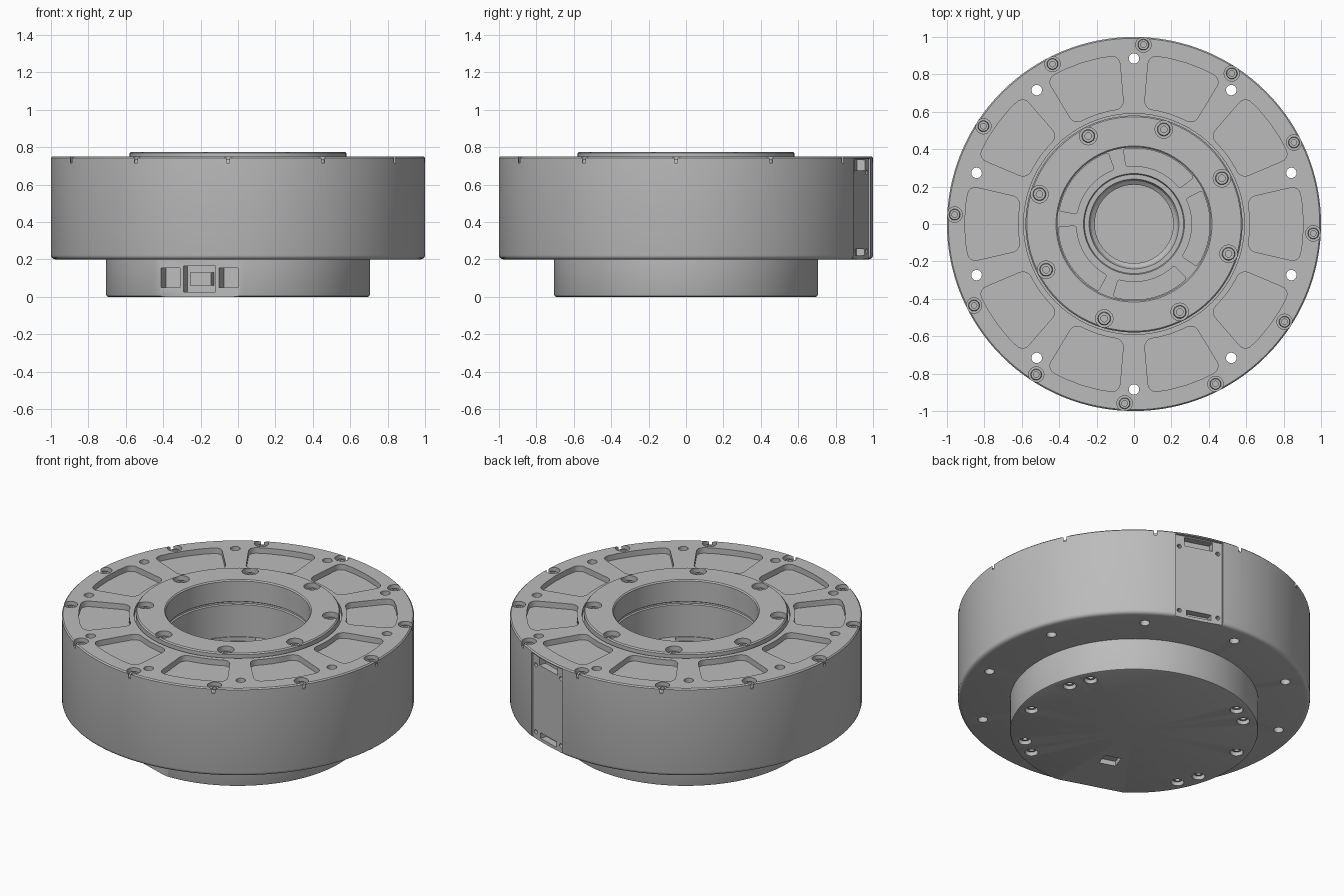
import bpy, bmesh
from math import radians, cos, sin, pi
from mathutils import Matrix, Vector

cube = bpy.data.objects.get("Cube")
if cube:
    bpy.data.objects.remove(cube, do_unlink=True)

metal = bpy.data.materials.new("machined grey")
metal.use_nodes = True
metal.diffuse_color = (0.5, 0.5, 0.5, 1)
metal.node_tree.nodes["Principled BSDF"].inputs["Base Color"].default_value = (0.5, 0.5, 0.5, 1)


def make_object(name, bm):
    bmesh.ops.recalc_face_normals(bm, faces=bm.faces)
    mesh = bpy.data.meshes.new(name)
    bm.to_mesh(mesh)
    bm.free()
    ob = bpy.data.objects.new(name, mesh)
    bpy.context.collection.objects.link(ob)
    mesh.materials.append(metal)
    return ob


def revolve(bm, profile, steps=128, offset=(0, 0, 0)):
    """Spin a closed (radius, height) profile around the z axis."""
    part = bmesh.new()
    verts = [part.verts.new((r, 0, z)) for r, z in profile]
    edges = [part.edges.new((verts[i - 1], verts[i])) for i in range(len(verts))]
    bmesh.ops.spin(part, geom=verts + edges, cent=(0, 0, 0), axis=(0, 0, 1),
                   angle=2 * pi, steps=steps, use_merge=True)
    bmesh.ops.remove_doubles(part, verts=part.verts, dist=1e-5)
    bmesh.ops.dissolve_degenerate(part, edges=part.edges, dist=1e-6)
    bmesh.ops.translate(part, verts=part.verts, vec=offset)
    temp = bpy.data.meshes.new("temp")
    part.to_mesh(temp)
    part.free()
    bm.from_mesh(temp)
    bpy.data.meshes.remove(temp)
    return bm


def polar(r, degrees):
    return r * cos(radians(degrees)), r * sin(radians(degrees))


def cylinder(bm, r, ring, degrees, z0, z1):
    x, y = polar(ring, degrees)
    bmesh.ops.create_cone(bm, cap_ends=True, segments=24, radius1=r, radius2=r, depth=z1 - z0,
                          matrix=Matrix.Translation((x, y, (z0 + z1) / 2)))


def box(bm, degrees, r, t, z):
    """Box given by radial, tangential and height ranges at an angle."""
    lo, hi = Vector((r[0], t[0], z[0])), Vector((r[1], t[1], z[1]))
    mat = (Matrix.Rotation(radians(degrees), 4, 'Z') @ Matrix.Translation((lo + hi) / 2)
           @ Matrix.Diagonal((*(hi - lo), 1)))
    bmesh.ops.create_cube(bm, size=1, matrix=mat)


def sector(bm, degrees, r0, r1, half, z0, z1, rounding, n=4):
    """Ring sector prism with rounded corners."""
    angles = [degrees - half + 2 * half * i / n for i in range(n + 1)]
    points = [polar(r1, a) for a in angles] + [polar(r0, a) for a in reversed(angles)]
    low = [bm.verts.new((*p, z0)) for p in points]
    high = [bm.verts.new((*p, z1)) for p in points]
    bm.faces.new(low[::-1])
    bm.faces.new(high)
    count = len(points)
    for i in range(count):
        bm.faces.new((low[i - 1], low[i], high[i], high[i - 1]))
    corners = [bm.edges.get((low[i], high[i])) for i in (0, n, n + 1, count - 1)]
    bmesh.ops.bevel(bm, geom=corners, offset=rounding, segments=5, profile=0.5, affect='EDGES')


def cut(ob, bm):
    """Subtract the cutter geometry and bake the result."""
    cutter = make_object("cutter", bm)
    cutter.hide_render = True
    mod = ob.modifiers.new("cut", 'BOOLEAN')
    mod.operation, mod.solver, mod.object = 'DIFFERENCE', 'EXACT', cutter
    graph = bpy.context.evaluated_depsgraph_get()
    baked = bpy.data.meshes.new_from_object(ob.evaluated_get(graph))
    ob.modifiers.clear()
    ob.data = baked
    bpy.data.objects.remove(cutter, do_unlink=True)


def bolts(name, places, r, z, up=1):
    """Socket-head bolts whose tops lie at height z."""
    bm = bmesh.new()
    profile = [(0, -0.02), (r * 0.5, -0.02), (r * 0.5, 0), (r * 0.9, 0), (r, -0.006), (r, -0.04), (0, -0.04)]
    for ring, a in places:
        revolve(bm, [(p, h * up) for p, h in profile], 18, (*polar(ring, a), z))
    return make_object(name, bm)


PLATE = 72      # direction of the side plate
SOCKETS = 252   # direction of the connector flat
rim_places = [(0.96, 27 + 30 * i) for i in range(12)]
hub_places = [(0.53, 27.5 + 45 * i) for i in range(8)]
base_places = [(0.63, a + h) for a in (27, 14.5, -17.5, -50.5, -62.5) for h in (0, 180)]

# Outer housing
housing = make_object("housing", revolve(bmesh.new(), [
    (0.41, 0.2), (0.978, 0.2), (0.99, 0.204), (0.997, 0.211), (1, 0.222), (1, 0.743), (0.993, 0.75),
    (0.59, 0.75), (0.59, 0.72), (0.41, 0.72), (0.41, 0.64), (0.418, 0.635), (0.418, 0.625), (0.41, 0.62)]))

# Lightening pockets, through holes and bolt seats in the top
bm = bmesh.new()
for i in range(10):
    sector(bm, 36 * i, 0.62, 0.905, 13, 0.715, 0.8, 0.045)
    cylinder(bm, 0.028, 0.885, 36 * i + 18, 0.1, 0.8)
for ring, a in rim_places:
    cylinder(bm, 0.041, ring, a, 0.715, 0.8)
cut(housing, bm)

# Side plate recess, then its slots and screw holes
bm = bmesh.new()
box(bm, PLATE, (0.978, 1.1), (-0.145, 0.145), (0.1, 0.737))
cut(housing, bm)
bm = bmesh.new()
box(bm, PLATE, (0.935, 1.1), (-0.085, 0.085), (0.675, 0.73))
box(bm, PLATE, (0.935, 1.1), (-0.075, 0.075), (0.22, 0.255))
for side in (-1, 1):
    for z in (0.245, 0.665):
        mat = (Matrix.Rotation(radians(PLATE), 4, 'Z') @ Matrix.Translation((0.98, side * 0.118, z))
               @ Matrix.Rotation(pi / 2, 4, 'Y'))
        bmesh.ops.create_cone(bm, cap_ends=True, segments=14, radius1=0.013, radius2=0.013,
                              depth=0.06, matrix=mat)
cut(housing, bm)

# Raised output hub with bolt seats
hub = make_object("output_hub", revolve(bmesh.new(), [
    (0.41, 0.72), (0.58, 0.72), (0.58, 0.768), (0.573, 0.775), (0.417, 0.775), (0.41, 0.768)]))
bm = bmesh.new()
for ring, a in hub_places:
    cylinder(bm, 0.047, ring, a, 0.735, 0.8)
cut(hub, bm)

# Recessed inner floor with central bore and swept pockets
core = make_object("inner_floor", revolve(bmesh.new(), [
    (0.21, 0.19), (0.21, 0.37), (0.23, 0.385), (0.24, 0.41), (0.265, 0.41), (0.27, 0.42),
    (0.43, 0.42), (0.43, 0.19)]))
bm = bmesh.new()
for i in range(5):
    sector(bm, 68 + 72 * i, 0.31, 0.405, 30, 0.395, 0.5, 0.012, 10)
cut(core, bm)

# Base cover with connector flat
base = make_object("base_cover", revolve(bmesh.new(), [
    (0, 0), (0.695, 0), (0.702, 0.003), (0.705, 0.01), (0.705, 0.21), (0, 0.21)]))
bm = bmesh.new()
box(bm, SOCKETS, (0.667, 0.9), (-0.4, 0.4), (-0.1, 0.2))
cut(base, bm)

# Connector sockets, bolt seats and bottom slot
bm = bmesh.new()
for side in (-1, 1):
    t = sorted((side * 0.11, side * 0.216))
    box(bm, SOCKETS, (0.585, 0.9), t, (0.05, 0.155))
box(bm, SOCKETS, (0.6, 0.9), (-0.09, 0.09), (0.025, 0.165))
box(bm, SOCKETS, (0.315, 0.405), (-0.05, 0.05), (-0.1, 0.03))
for ring, a in base_places:
    cylinder(bm, 0.037, ring, a, -0.1, 0.03)
cut(base, bm)

# Tongue inside the middle socket
bm = bmesh.new()
box(bm, SOCKETS, (0.59, 0.65), (-0.06, 0.06), (0.06, 0.13))
tongue = make_object("connector_tongue", bm)

rim_bolts = bolts("rim_bolts", rim_places, 0.03, 0.733)
hub_bolts = bolts("hub_bolts", hub_places, 0.035, 0.752)
base_bolts = bolts("base_bolts", base_places, 0.03, 0.018, -1)

# Smooth round walls, keep machined edges sharp
bpy.ops.object.select_all(action='DESELECT')
for ob in (housing, hub, core, base, tongue, rim_bolts, hub_bolts, base_bolts):
    ob.select_set(True)
    bpy.context.view_layer.objects.active = ob
bpy.ops.object.shade_smooth_by_angle(angle=radians(30))
